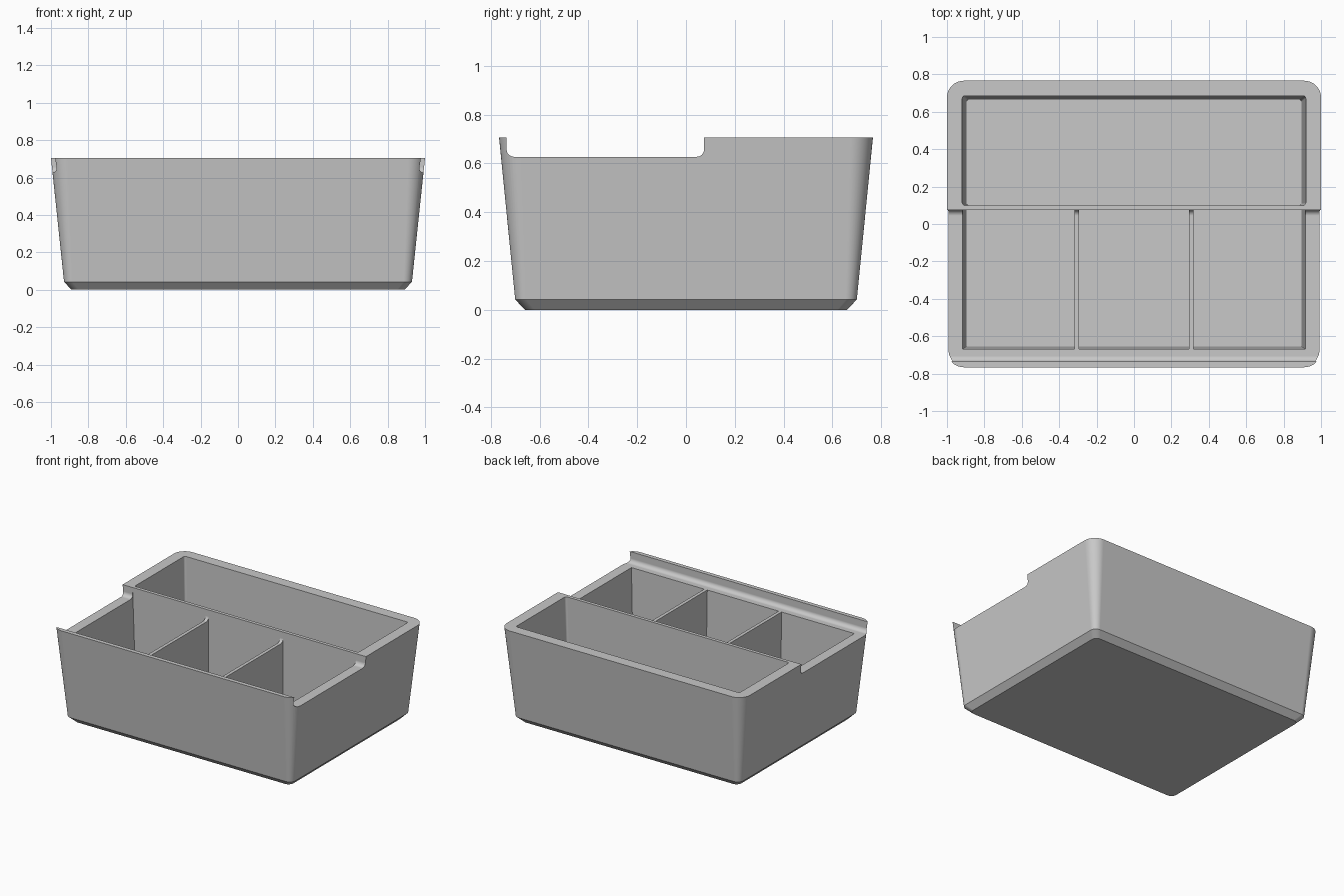
import bpy, bmesh, math

cube = bpy.data.objects.get("Cube")
if cube:
    bpy.data.objects.remove(cube, do_unlink=True)

grey = bpy.data.materials.new("light_grey")
grey.use_nodes = True
colour = (0.58, 0.58, 0.58, 1)
grey.diffuse_color = colour
grey.node_tree.nodes["Principled BSDF"].inputs["Base Color"].default_value = colour


def rounded_loop(x0, x1, y0, y1, r, segs):
    """Counter-clockwise rectangle outline with rounded corners."""
    if segs == 0:
        return [(x1, y1), (x0, y1), (x0, y0), (x1, y0)]
    points = []
    centres = [(x1 - r, y1 - r), (x0 + r, y1 - r), (x0 + r, y0 + r), (x1 - r, y0 + r)]
    for corner, (cx, cy) in enumerate(centres):
        for i in range(segs + 1):
            a = math.pi / 2 * (corner + i / segs)
            points.append((cx + r * math.cos(a), cy + r * math.sin(a)))
    return points


def loft(name, rings):
    """Closed solid skinned through a list of equal-length 3D rings."""
    bm = bmesh.new()
    loops = [[bm.verts.new(p) for p in ring] for ring in rings]
    n = len(loops[0])
    for low, high in zip(loops, loops[1:]):
        for i in range(n):
            j = (i + 1) % n
            bm.faces.new((low[i], low[j], high[j], high[i]))
    bm.faces.new(loops[0][::-1])
    bm.faces.new(loops[-1])
    bmesh.ops.recalc_face_normals(bm, faces=bm.faces)
    mesh = bpy.data.meshes.new(name)
    bm.to_mesh(mesh)
    bm.free()
    mesh.materials.append(grey)
    obj = bpy.data.objects.new(name, mesh)
    bpy.context.collection.objects.link(obj)
    return obj


def upright(name, levels, segs):
    """Loft of rounded rectangles stacked along z."""
    return loft(name, [[(x, y, z) for x, y in rounded_loop(*rect, segs)]
                       for z, *rect in levels])


# Tapered tray body with chamfered foot
body = upright("storage_tray", [
    (0, -0.89, 0.89, -0.66, 0.66, 0.04),
    (0.042, -0.93, 0.93, -0.7, 0.7, 0.045),
    (0.705, -1, 1, -0.766, 0.766, 0.09)], 10)

cutters = []

# Lowered front section, leaving a thin front lip and filleted ends
step = rounded_loop(-0.735, 0.074, 0.627, 1.1, 0.03, 8)
cutters.append(loft("step_cutter", [[(x, y, z) for y, z in step] for x in (-1.2, 1.2)]))

# Wide rear compartment
floor, above = 0.04, 0.8
cutters.append(upright("rear_pocket_cutter", [
    (floor, -0.895, 0.895, 0.1, 0.665, 0.012),
    (above, -0.922, 0.922, 0.1, 0.688, 0.015)], 4))

# Three front compartments separated by thin dividers
inner, outer = 0.293, 0.318
for name, low, high in (
        ("left", (outer, 0.895), (outer, 0.922)),
        ("middle", (-inner, inner), (-inner, inner)),
        ("right", (-0.895, -outer), (-0.922, -outer))):
    cutters.append(upright(name + "_pocket_cutter", [
        (floor, *low, -0.655, 0.075, 0),
        (above, *high, -0.672, 0.075, 0)], 0))

for cutter in cutters:
    cutter.hide_render = True
    cut = body.modifiers.new(cutter.name, "BOOLEAN")
    cut.operation = "DIFFERENCE"
    cut.solver = "EXACT"
    cut.object = cutter

# Bake the cuts, then remove the helpers
bpy.context.view_layer.update()
graph = bpy.context.evaluated_depsgraph_get()
baked = bpy.data.meshes.new_from_object(body.evaluated_get(graph))
body.modifiers.clear()
body.data = baked
for cutter in cutters:
    bpy.data.objects.remove(cutter, do_unlink=True)

# Smooth rounded corners, crisp edges, flat walls
bpy.ops.object.select_all(action="DESELECT")
body.select_set(True)
bpy.context.view_layer.objects.active = body
bpy.ops.object.shade_smooth_by_angle(angle=math.radians(25))
weighted = body.modifiers.new("flat_walls", "WEIGHTED_NORMAL")
weighted.keep_sharp = True
